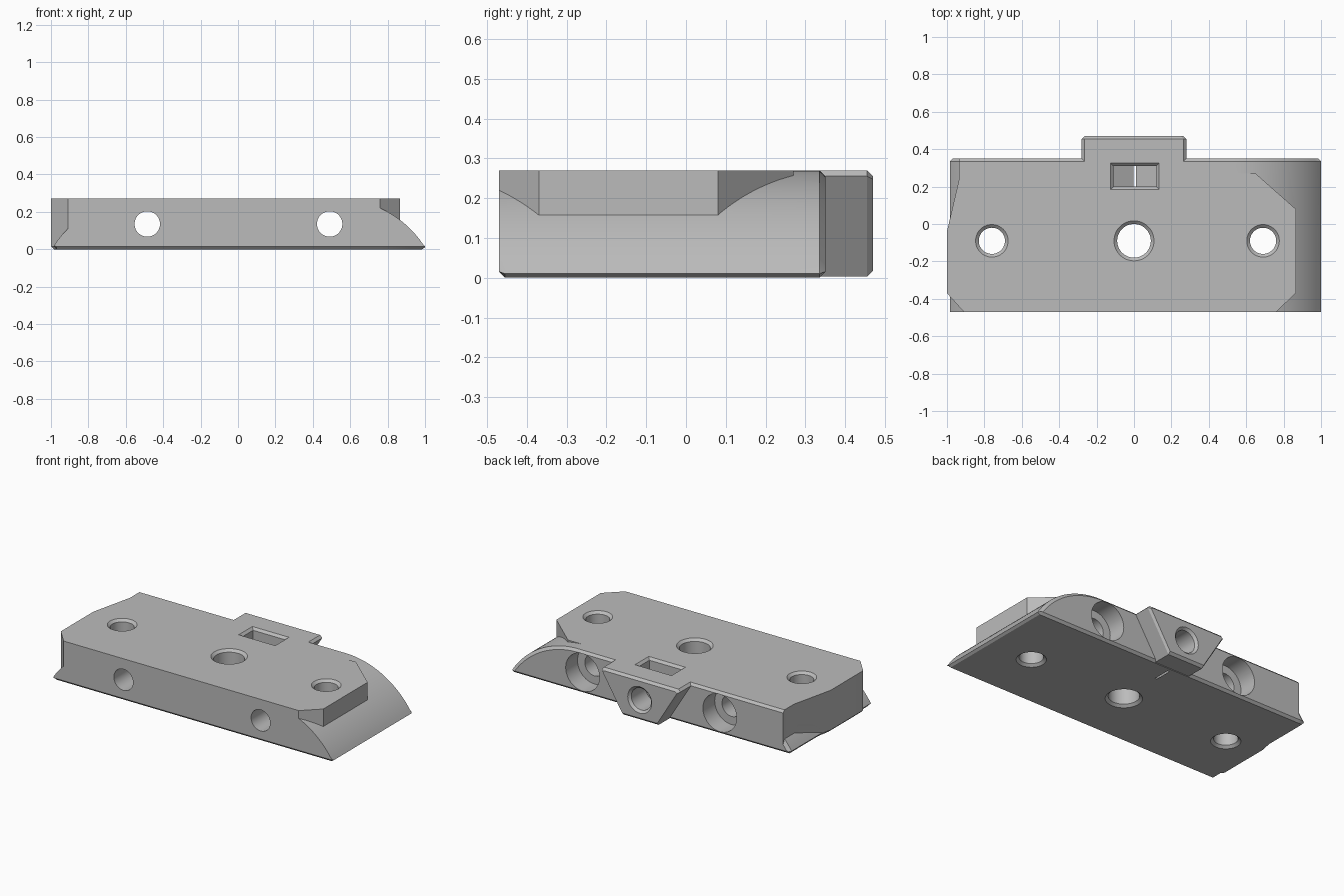
import bpy, bmesh, math
from mathutils import Vector

cube = bpy.data.objects.get("Cube")
if cube:
    bpy.data.objects.remove(cube, do_unlink=True)

grey = bpy.data.materials.new("plain_grey")
grey.use_nodes = True
colour = (0.5, 0.5, 0.5, 1)
grey.diffuse_color = colour
grey.node_tree.nodes["Principled BSDF"].inputs["Base Color"].default_value = colour

H = 0.27        # plate height
C = 0.015       # edge chamfer
FRONT, BACK = -0.47, 0.35
MID = H / 2


def loft(name, rings):
    """Closed solid through a list of rings with equal point counts."""
    bm = bmesh.new()
    loops = [[bm.verts.new(p) for p in ring] for ring in rings]
    n = len(loops[0])
    for a, b in zip(loops, loops[1:]):
        for i in range(n):
            j = (i + 1) % n
            bm.faces.new((a[i], a[j], b[j], b[i]))
    bm.faces.new(loops[0])
    bm.faces.new(loops[-1])
    bmesh.ops.recalc_face_normals(bm, faces=bm.faces)
    mesh = bpy.data.meshes.new(name)
    bm.to_mesh(mesh)
    bm.free()
    mesh.materials.append(grey)
    ob = bpy.data.objects.new(name, mesh)
    bpy.context.collection.objects.link(ob)
    return ob


def combine(target, tool, operation):
    """Apply a boolean and discard the tool."""
    mod = target.modifiers.new("boolean", 'BOOLEAN')
    mod.object, mod.operation, mod.solver = tool, operation, 'EXACT'
    bpy.context.view_layer.objects.active = target
    bpy.ops.object.modifier_apply(modifier=mod.name)
    bpy.data.objects.remove(tool, do_unlink=True)


def drill(target, centre, axis, steps, sides=48):
    """Cut a stepped round hole; steps are (position along axis, radius)."""
    rings = []
    for t, r in steps:
        ring = []
        for k in range(sides):
            a = 2 * math.pi * k / sides
            u, v = r * math.cos(a), r * math.sin(a)
            ring.append((centre[0] + u, centre[1] + v, t) if axis == 'Z'
                        else (centre[0] + u, t, centre[1] + v))
        rings.append(ring)
    combine(target, loft("hole_cutter", rings), 'DIFFERENCE')


# Plate with rounded ends, lofted from front to back
def plate_section(y, inset, lift):
    radius, steps = 0.555, 24
    pts = [(-0.97, 0), (0.985, 0)]
    for centre, edge, side in ((0.53, 1.0, 1), (-0.52, -0.985, -1)):
        start = math.asin((edge - centre) * side / radius)
        arc = []
        for k in range(steps + 1):
            a = start * (1 - k / steps)
            arc.append((centre + side * radius * math.sin(a),
                        H - radius + radius * math.cos(a)))
        pts += arc if side > 0 else arc[::-1]
    return [(x * (1 - inset), y, max(lift, z - inset if z > C else z)) for x, z in pts]


plate = loft("mounting_plate", [
    plate_section(FRONT, 0, C), plate_section(FRONT + C, 0, 0),
    plate_section(BACK - C, 0, 0), plate_section(BACK, C, C)])

# Upright block with clipped corners that overhangs the rounded ends
outline = [(-0.935, BACK), (-0.935, 0.24), (-1, -0.04), (-1, -0.37), (-0.91, FRONT),
           (0.76, FRONT), (0.865, -0.37), (0.865, 0.08), (0.65, 0.27), (0.56, 0.27),
           (0.53, BACK)]


def block_layer(z, front, back, left):
    return [(max(x, left), min(max(y, front), back), z) for x, y in outline]


block = loft("clipped_block", [
    block_layer(0, FRONT + C, BACK - C, C - 1), block_layer(C, FRONT, BACK, -1),
    block_layer(H - C, FRONT, BACK, -1), block_layer(H, FRONT, BACK - C, -1)])
combine(plate, block, 'UNION')


# Tapered tab on the back
def tab_section(y, inset):
    half = [(0.125, 0.003 + inset), (0.28 - inset, H - C - inset / 2), (0.265 - inset, H - inset)]
    return [(x, y, z) for x, z in half] + [(-x, y, z) for x, z in half[::-1]]


tab = loft("back_tab", [tab_section(0.2, 0), tab_section(0.455, 0), tab_section(0.47, C)])
combine(plate, tab, 'UNION')

# Vertical holes, chamfered at both mouths
for x, r in ((-0.76, 0.07), (0, 0.09), (0.69, 0.07)):
    w = r + 0.017
    drill(plate, (x, -0.09), 'Z', [(-0.05, w), (0, w), (C, r), (H - C, r), (H, w), (H + 0.05, w)])

# Front-to-back holes with a wide counterbore at the back
for x in (-0.485, 0.49):
    drill(plate, (x, MID), 'Y', [(-0.6, 0.068), (0.23, 0.068), (0.23, 0.12), (0.6, 0.12)])

# Screw hole in the tab
drill(plate, (0, MID), 'Y', [(0.1, 0.07), (0.455, 0.07), (0.47, 0.085), (0.52, 0.085)])


# Nut slot with a V-shaped floor and a chamfered mouth
def slot_section(y, grow):
    cx, w, g = 0.005, 0.115, grow
    pts = [(cx, -0.004), (cx + w, 0.062), (cx + w, H - C), (cx + w + g, H),
           (cx + w + g, H + 0.05), (cx - w - g, H + 0.05), (cx - w - g, H),
           (cx - w, H - C), (cx - w, 0.062)]
    return [(x, y, z) for x, z in pts]


combine(plate, loft("slot_cutter", [slot_section(0.2, 0), slot_section(0.31, 0)]), 'DIFFERENCE')


def rectangle(grow, z):
    return [(0.005 + sx * (0.115 + grow), 0.255 + sy * (0.055 + grow), z)
            for sx, sy in ((-1, -1), (1, -1), (1, 1), (-1, 1))]


combine(plate, loft("mouth_cutter", [rectangle(0, H - C), rectangle(C, H),
                                     rectangle(C, H + 0.05)]), 'DIFFERENCE')

# Smooth round walls, keep machined edges sharp
bpy.ops.object.select_all(action='DESELECT')
plate.select_set(True)
bpy.context.view_layer.objects.active = plate
bpy.ops.object.shade_smooth_by_angle(angle=math.radians(25))
